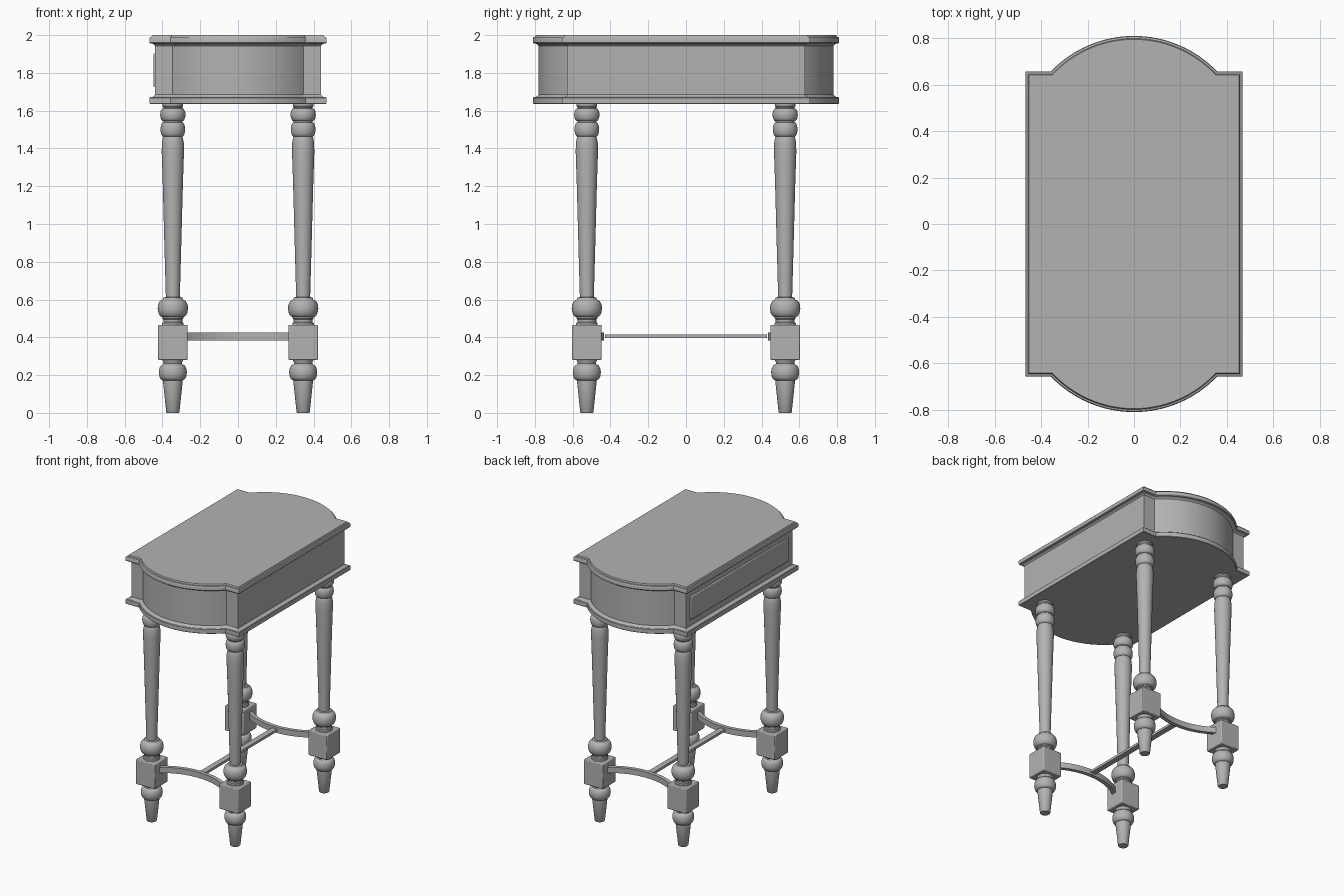
import bpy, bmesh, math

if "Cube" in bpy.data.objects:
    bpy.data.objects.remove(bpy.data.objects["Cube"])

grey = bpy.data.materials.new("grey_paint")
grey.diffuse_color = (0.45, 0.45, 0.45, 1)
grey.use_nodes = True
grey.node_tree.nodes["Principled BSDF"].inputs["Base Color"].default_value = grey.diffuse_color


def finish(name, bm, angle=35, bevel=0):
    bmesh.ops.recalc_face_normals(bm, faces=bm.faces[:])
    mesh = bpy.data.meshes.new(name)
    bm.to_mesh(mesh)
    bm.free()
    mesh.materials.append(grey)
    ob = bpy.data.objects.new(name, mesh)
    bpy.context.collection.objects.link(ob)
    if bevel:
        mod = ob.modifiers.new("soft_edges", 'BEVEL')
        mod.width, mod.segments = bevel, 2
    bpy.ops.object.select_all(action='DESELECT')
    ob.select_set(True)
    bpy.context.view_layer.objects.active = ob
    bpy.ops.object.shade_smooth_by_angle(angle=math.radians(angle))
    return ob


def loft(name, rings):
    """Skin a list of closed point loops and cap both ends."""
    bm = bmesh.new()
    loops = [[bm.verts.new(p) for p in ring] for ring in rings]
    for a, b in zip(loops, loops[1:]):
        for i in range(len(a)):
            j = (i + 1) % len(a)
            bm.faces.new((a[i], a[j], b[j], b[i]))
    bm.faces.new(loops[0])
    bm.faces.new(loops[-1])
    return finish(name, bm)


def box(name, centre, size, bevel=0):
    bm = bmesh.new()
    bmesh.ops.create_cube(bm, size=1)
    for v in bm.verts:
        v.co = [c + s * k for c, s, k in zip(centre, size, v.co)]
    return finish(name, bm, bevel=bevel)


# Table outline: rectangle with a bowed section on each short end
def outline(z, inset, steps=32):
    hx, hy = 0.468 - inset, 0.657 - inset
    cy = 0.3145
    r = 0.81 - cy - inset
    a = math.acos((hy - cy) / r)
    half = [(hx, hy)]
    for i in range(steps + 1):
        t = a - 2 * a * i / steps
        half.append((r * math.sin(t), cy + r * math.cos(t)))
    half.append((-hx, hy))
    return [(x, y, z) for x, y in half] + [(-x, -y, z) for x, y in half]


def slab(name, profile):
    loft(name, [outline(z, inset) for z, inset in profile])


# Cabinet: lower moulding, case and table top
slab("bottom_moulding", [(1.635, 0.003), (1.638, 0), (1.668, 0), (1.672, 0.004),
                         (1.673, 0.016), (1.677, 0.022), (1.685, 0.0285)])
slab("case", [(1.66, 0.028), (1.97, 0.028)])
slab("table_top", [(1.943, 0.0285), (1.951, 0.022), (1.955, 0.015), (1.956, 0.003),
                   (1.960, 0), (1.984, 0), (1.989, 0.003), (1.991, 0.011), (2.0, 0.015)])

# Drawer front on one long side
box("drawer_front", (-0.438, 0, 1.815), (0.02, 1.16, 0.175), 0.006)


# Turned legs
def bead(z0, z1, r_end, r_max, n=10):
    return [(z0 + (z1 - z0) * (1 - math.cos(math.pi * i / n)) / 2,
             r_end + (r_max - r_end) * math.sin(math.pi * i / n)) for i in range(n + 1)]


def turned(name, x, y, profile, n=32):
    loft(name, [[(x + r * math.cos(2 * math.pi * k / n),
                  y + r * math.sin(2 * math.pi * k / n), z) for k in range(n)]
                for z, r in profile])


foot = ([(0, 0.032), (0.004, 0.035), (0.165, 0.052)] + bead(0.172, 0.256, 0.052, 0.074)
        + [(0.262, 0.048), (0.270, 0.050), (0.285, 0.058)])
shaft = ([(0.46, 0.058), (0.475, 0.056), (0.48, 0.050), (0.495, 0.050), (0.5, 0.056)]
         + bead(0.508, 0.598, 0.056, 0.080)
         + [(0.603, 0.052), (0.611, 0.050), (0.613, 0.037), (0.9, 0.045), (1.2, 0.053),
            (1.38, 0.059), (1.43, 0.058), (1.455, 0.053)]
         + bead(1.463, 1.538, 0.050, 0.065) + bead(1.545, 1.612, 0.050, 0.067)
         + [(1.618, 0.050), (1.625, 0.055), (1.64, 0.055)])

for sx, side in ((-1, "left"), (1, "right")):
    for sy, end in ((-1, "front"), (1, "back")):
        x, y = sx * 0.345, sy * 0.525
        turned(f"foot_{end}_{side}", x, y, foot)
        turned(f"leg_{end}_{side}", x, y, shaft)
        box(f"leg_block_{end}_{side}", (x, y, 0.373), (0.156, 0.156, 0.186), 0.006)

# Curved stretchers between the leg blocks, bowed towards the middle
half, sag = 0.275, 0.09
radius = (half ** 2 + sag ** 2) / (2 * sag)
sweep = math.asin(half / radius)
for sy, end in ((-1, "front"), (1, "back")):
    rings = []
    for i in range(25):
        t = sweep * (i / 12 - 1)
        ring = []
        for off, z in ((-0.014, 0.384), (0.014, 0.384), (0.014, 0.426), (-0.014, 0.426)):
            r = radius + off
            ring.append((r * math.sin(t), sy * (0.447 + radius - r * math.cos(t)), z))
        rings.append(ring)
    loft(f"curved_stretcher_{end}", rings)

# Long centre stretcher
box("centre_stretcher", (0, 0, 0.405), (0.042, 0.86, 0.018))
